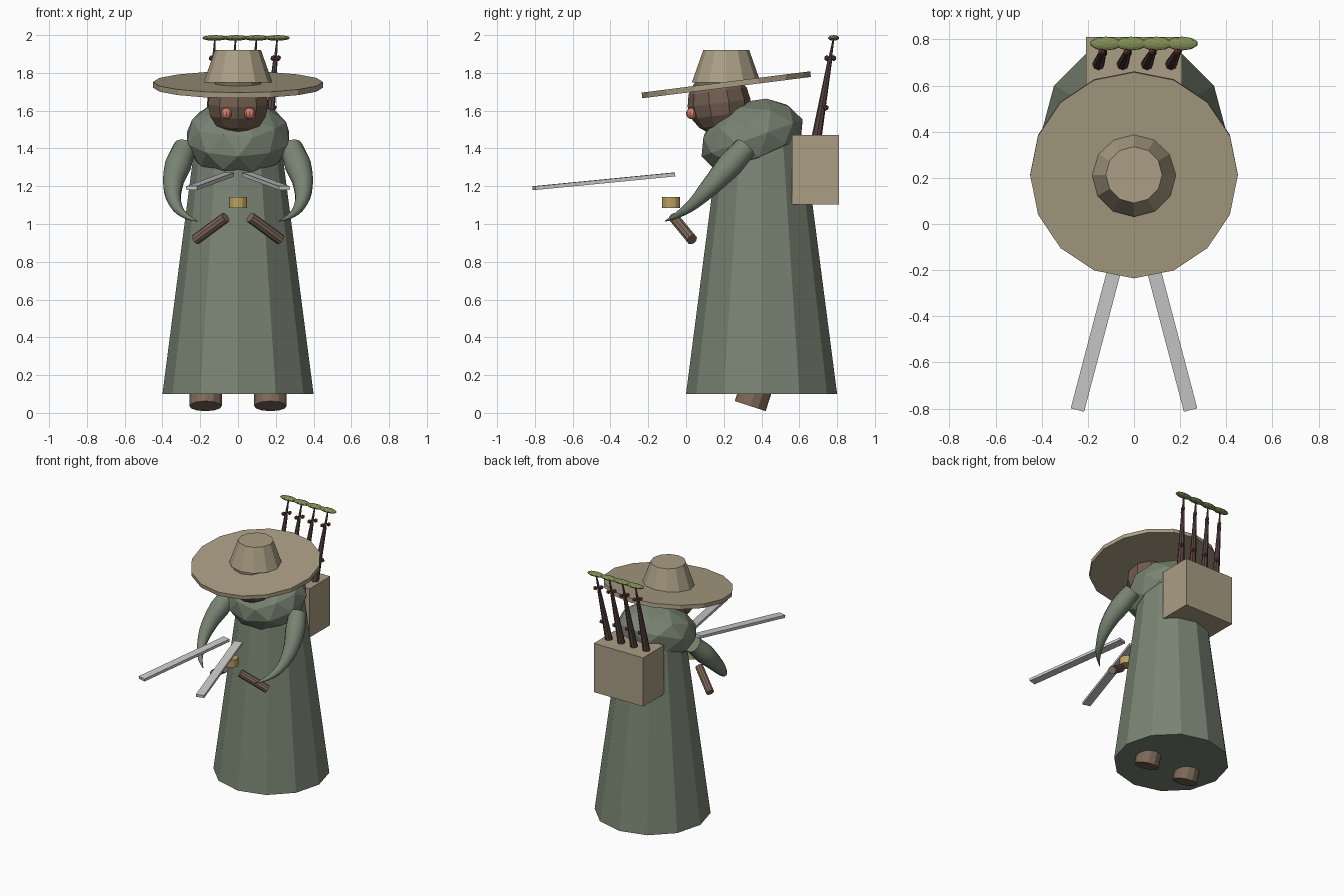
import bpy, bmesh, math
from mathutils import Vector, Matrix

if "Cube" in bpy.data.objects:
    bpy.data.objects.remove(bpy.data.objects["Cube"])


def mat(name, r, g, b):
    m = bpy.data.materials.new(name)
    m.diffuse_color = (r, g, b, 1)
    m.use_nodes = True
    m.node_tree.nodes["Principled BSDF"].inputs["Base Color"].default_value = m.diffuse_color
    return m


GREEN = mat("cloth", .19, .23, .17)
TAN = mat("straw", .40, .34, .23)
BROWN = mat("leather", .21, .14, .10)
SKIN = mat("face", .17, .11, .08)
DARK = mat("bark", .10, .06, .055)
LEAF = mat("leaf", .22, .27, .09)
RED = mat("berry", .20, .04, .04)
EYE = mat("eye", .68, .21, .15)
GOLD = mat("brass", .50, .36, .12)


def finish(bm, name, material):
    me = bpy.data.meshes.new(name)
    bm.to_mesh(me)
    bm.free()
    ob = bpy.data.objects.new(name, me)
    bpy.context.collection.objects.link(ob)
    if material:
        me.materials.append(material)
    return ob


def cone(name, a, b, r1, r2, sides, material):
    """Capped cone or cylinder from point a to point b."""
    a, b = Vector(a), Vector(b)
    d = b - a
    rot = Vector((0, 0, 1)).rotation_difference(d).to_matrix().to_4x4()
    bm = bmesh.new()
    bmesh.ops.create_cone(bm, cap_ends=True, segments=sides, radius1=r1, radius2=r2,
                          depth=d.length, matrix=Matrix.Translation((a + b) / 2) @ rot)
    return finish(bm, name, material)


def place(loc, size, rx=0.0):
    return Matrix.Translation(loc) @ Matrix.Rotation(rx, 4, 'X') @ Matrix.Diagonal((*size, 1))


def ico(name, loc, size, sub, material, rx=0.0):
    bm = bmesh.new()
    bmesh.ops.create_icosphere(bm, subdivisions=sub, radius=1, matrix=place(loc, size, rx))
    return finish(bm, name, material)


def ball(name, loc, r, seg, rings, material, rx=0.0):
    bm = bmesh.new()
    bmesh.ops.create_uvsphere(bm, u_segments=seg, v_segments=rings, radius=1,
                              matrix=place(loc, (r, r, r), rx))
    return finish(bm, name, material)


def box(name, matrix, material):
    bm = bmesh.new()
    bmesh.ops.create_cube(bm, size=1, matrix=matrix)
    return finish(bm, name, material)


def horn(name, pts, material):
    """Tapered curved tube through (x, y, z, radius) points."""
    cu = bpy.data.curves.new(name, 'CURVE')
    cu.dimensions = '3D'
    cu.bevel_depth = 1
    cu.bevel_resolution = 4
    cu.resolution_u = 4
    cu.use_fill_caps = True
    sp = cu.splines.new('BEZIER')
    sp.bezier_points.add(len(pts) - 1)
    for bp, p in zip(sp.bezier_points, pts):
        bp.co = p[:3]
        bp.radius = p[3]
        bp.handle_left_type = bp.handle_right_type = 'AUTO'
    cu.materials.append(material)
    ob = bpy.data.objects.new(name, cu)
    bpy.context.collection.objects.link(ob)
    bpy.ops.object.select_all(action='DESELECT')
    ob.select_set(True)
    bpy.context.view_layer.objects.active = ob
    bpy.ops.object.convert(target='MESH')
    bpy.ops.object.shade_smooth_by_angle(angle=math.radians(40))


# robe and hunched shoulders
cone("robe", (0, .4, .1), (0, .4, 1.45), .40, .225, 12, GREEN)
ico("shoulders", (0, .35, 1.455), (.285, .285, .20), 2, GREEN, math.radians(20))

# head and wide hat
ball("head", (0, .175, 1.64), .168, 10, 8, SKIN, math.radians(7))
tilt = Vector((0, -math.sin(math.radians(7.2)), math.cos(math.radians(7.2)))) * .015
brim_mid = Vector((0, .213, 1.737))
cone("hat_brim", brim_mid - tilt, brim_mid + tilt, .45, .45, 16, TAN)
cone("hat_crown", (0, .213, 1.75), (0, .213, 1.92), .182, .122, 12, TAN)

# paired parts
for s, side in ((-1, "left"), (1, "right")):
    ball(side + "_eye", (s * .062, .03, 1.585), .03, 10, 8, EYE)
    horn(side + "_sleeve", [(s * .28, .315, 1.405, .062), (s * .318, .23, 1.31, .070),
                            (s * .345, .13, 1.20, .052), (s * .328, .03, 1.10, .031),
                            (s * .28, -.05, 1.045, .016), (s * .217, -.11, 1.015, .003)], GREEN)
    cone(side + "_foot", (s * .172, .34, .036), (s * .172, .40, .22), .086, .086, 12, BROWN)
    cone(side + "_handle", (s * .225, .032, .917), (s * .065, -.065, 1.035), .029, .029, 10, BROWN)
    # flat blade pointing forward and outward
    a, b = Vector((s * .05, -.065, 1.262)), Vector((s * .245, -.805, 1.19))
    d = (b - a).normalized()
    w = d.cross(Vector((0, 0, 1))).normalized()
    axes = Matrix((w, d, w.cross(d))).transposed().to_4x4()
    box(side + "_blade", Matrix.Translation((a + b) / 2) @ axes
        @ Matrix.Diagonal((.06, (b - a).length, .02, 1)), None)

# belt ornament and back box
cone("brass_guard", (0, -.08, 1.085), (0, -.08, 1.142), .048, .048, 12, GOLD)
box("back_box", place((0, .685, 1.287), (.414, .25, .37)), TAN)

# row of little trees growing from the box
for i in range(4):
    base = Vector((-.155 + .105 * i, .69, 1.45))
    tip = Vector((-.122 + .11 * i, .782, 1.985))
    knot = base.lerp(tip, .78)
    n = str(i + 1)
    cone("trunk_" + n, base, knot, .027, .012, 8, DARK)
    cone("stem_" + n, knot, tip, .010, .004, 6, DARK)
    ico("leaf_pad_" + n, tip, (.07, .03, .015), 2, LEAF)
    for j, (t, off) in enumerate(((.80, (-.012, -.018, 0)), (.80, (.015, .018, 0)),
                                  (.31, (.015, .022, 0)))):
        ico(f"berry_{n}_{j + 1}", base.lerp(tip, t) + Vector(off), (.016,) * 3, 1, RED)
